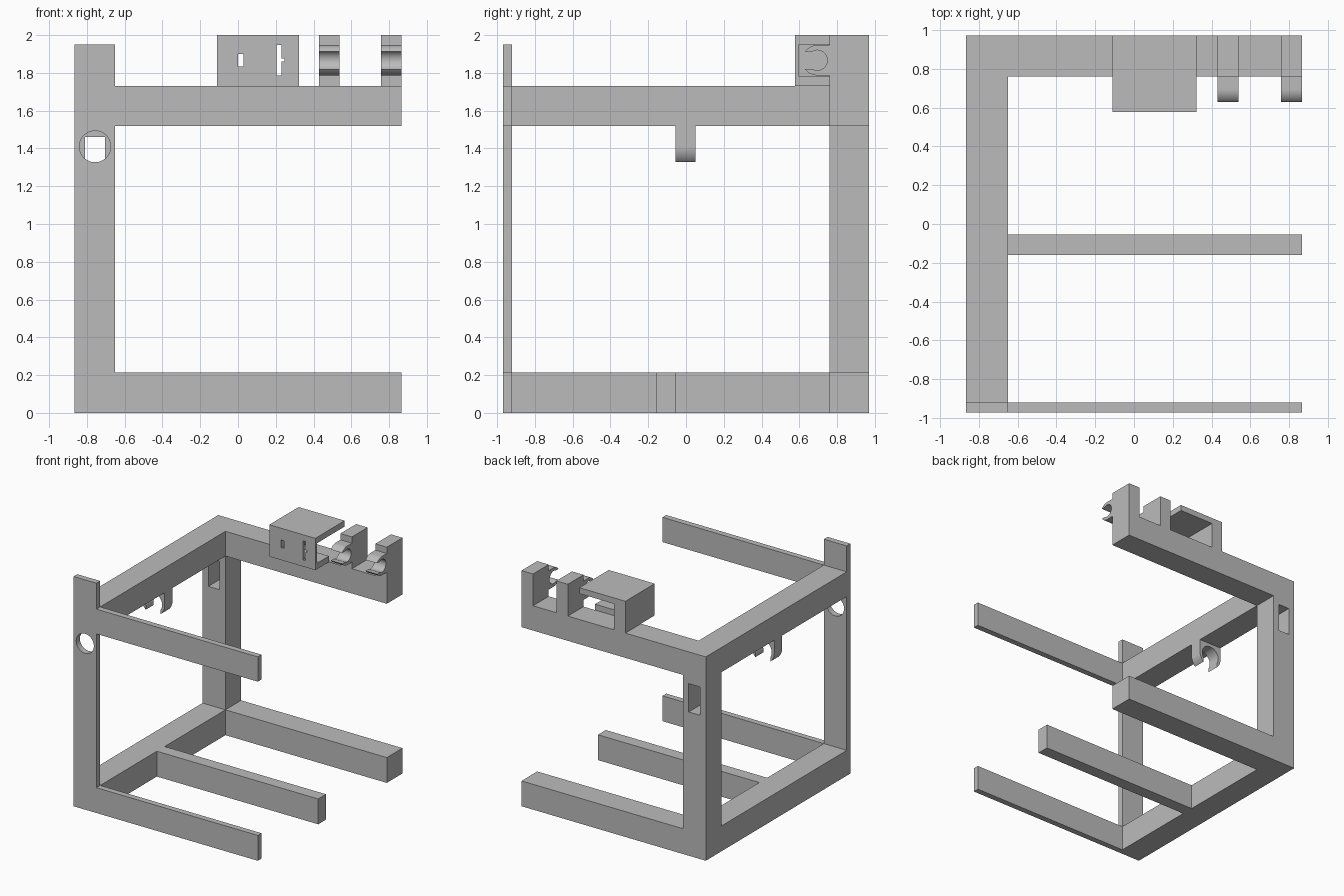
import bpy, bmesh, math
from mathutils import Vector

default = bpy.data.objects.get("Cube")
if default:
    bpy.data.objects.remove(default, do_unlink=True)

GREY = (0.5, 0.5, 0.5, 1)
mat = bpy.data.materials.new("plain_grey")
mat.use_nodes = True
mat.diffuse_color = GREY
mat.node_tree.nodes["Principled BSDF"].inputs["Base Color"].default_value = GREY


def finish(name, bm):
    bmesh.ops.recalc_face_normals(bm, faces=bm.faces[:])
    mesh = bpy.data.meshes.new(name)
    bm.to_mesh(mesh)
    bm.free()
    mesh.materials.append(mat)
    obj = bpy.data.objects.new(name, mesh)
    bpy.context.collection.objects.link(obj)
    return obj


def box(name, x, y, z):
    """Box from (min, max) ranges."""
    bm = bmesh.new()
    bmesh.ops.create_cube(bm, size=1)
    for v in bm.verts:
        v.co = Vector(r[0] + (c + 0.5) * (r[1] - r[0]) for c, r in zip(v.co, (x, y, z)))
    return finish(name, bm)


def prism(name, points, extrude):
    bm = bmesh.new()
    face = bm.faces.new([bm.verts.new(p) for p in points])
    new = bmesh.ops.extrude_face_region(bm, geom=[face])["geom"]
    verts = [g for g in new if isinstance(g, bmesh.types.BMVert)]
    bmesh.ops.translate(bm, verts=verts, vec=extrude)
    return finish(name, bm)


def activate(obj):
    bpy.ops.object.select_all(action="DESELECT")
    obj.select_set(True)
    bpy.context.view_layer.objects.active = obj


def cut(obj, cutter):
    mod = obj.modifiers.new("cut", "BOOLEAN")
    mod.operation, mod.solver, mod.object = "DIFFERENCE", "EXACT", cutter
    activate(obj)
    bpy.ops.object.modifier_apply(modifier=mod.name)
    bpy.data.objects.remove(cutter, do_unlink=True)


def smooth(obj):
    activate(obj)
    bpy.ops.object.shade_smooth_by_angle(angle=math.radians(30))


def clip_profile(outer, inner, gap, stem, steps=14):
    """C-shaped clip outline as (across, outward) pairs, open outward."""
    def arc(radius, start, end, n):
        return [(radius * math.cos(start + (end - start) * i / n),
                 radius * math.sin(start + (end - start) * i / n)) for i in range(n + 1)]
    a, b = math.acos(gap / outer), math.acos(gap / inner)
    return ([(outer, -stem)] + arc(outer, 0, a, steps)
            + arc(inner, b, -math.pi - b, steps * 3)
            + arc(outer, math.pi - a, math.pi, steps) + [(-outer, -stem)])


# Main dimensions of the frame
LEFT, INNER, RIGHT = -0.865, -0.65, 0.865
FRONT, PLATE, REAR, BACK = -0.97, -0.92, 0.76, 0.97
LOW, HIGH = (0, 0.215), (1.52, 1.73)
side, span = (LEFT, INNER), (INNER, RIGHT)

# Lower and upper levels: side beam, back beam and thin front bar
for level, z in (("lower", LOW), ("upper", HIGH)):
    box(level + "_side_beam", side, (PLATE, BACK), z)
    box(level + "_back_beam", span, (REAR, BACK), z)
    box(level + "_front_bar", span, (FRONT, PLATE), z)
box("lower_middle_bar", span, (-0.16, -0.055), LOW)

# Back post with rectangular through hole
back_post = box("back_post", side, (REAR, BACK), (LOW[1], HIGH[0]))
cut(back_post, box("cutter", (-0.81, -0.705), (0.5, 1.2), (1.22, 1.46)))

# Thin front post with round hole
HOLE_X, HOLE_Z, HOLE_R = -0.757, 1.41, 0.083
front_post = box("front_post", side, (FRONT, PLATE), (0, 1.95))
ring = [(HOLE_X + HOLE_R * math.cos(i * math.tau / 48), -1.2,
         HOLE_Z + HOLE_R * math.sin(i * math.tau / 48)) for i in range(48)]
cut(front_post, prism("cutter", ring, (0, 0.6, 0)))
smooth(front_post)

# Hanging clip under the upper side beam
hook = clip_profile(0.107, HOLE_R, 0.07, 0.11)
smooth(prism("hanging_clip", [(HOLE_X + u, -0.055, HOLE_Z - v) for u, v in hook], (0, 0.105, 0)))

# Two upright blocks with forward-facing clips
clip = clip_profile(0.08, 0.053, 0.046, 0.065)
for label, x in (("middle", 0.43), ("end", 0.757)):
    box(label + "_clip_block", (x, x + 0.108), (REAR, BACK), (HIGH[1], 2))
    smooth(prism(label + "_clip", [(x, 0.695 - v, 1.867 + u) for u, v in clip], (0.108, 0, 0)))

# Open housing: thick side wall, roof, floor lip and slotted front panel
X0, X1, Y0, Y1 = -0.11, 0.322, 0.577, 0.597
box("housing_side_wall", (X0, -0.005), (Y1, BACK), (HIGH[1], 1.95))
box("housing_roof", (X0, X1), (Y1, BACK), (1.95, 2))
box("housing_floor", (-0.005, X1), (Y1, REAR), (HIGH[1], 1.78))
panel = box("housing_front_panel", (X0, X1), (Y0, Y1), (HIGH[1], 2))
for x, z in (((0, 0.03), (1.835, 1.9)), ((0.205, 0.23), (1.785, 1.948)),
             ((0.22, 0.246), (1.86, 1.875))):
    cut(panel, box("cutter", x, (0.5, 0.7), z))
